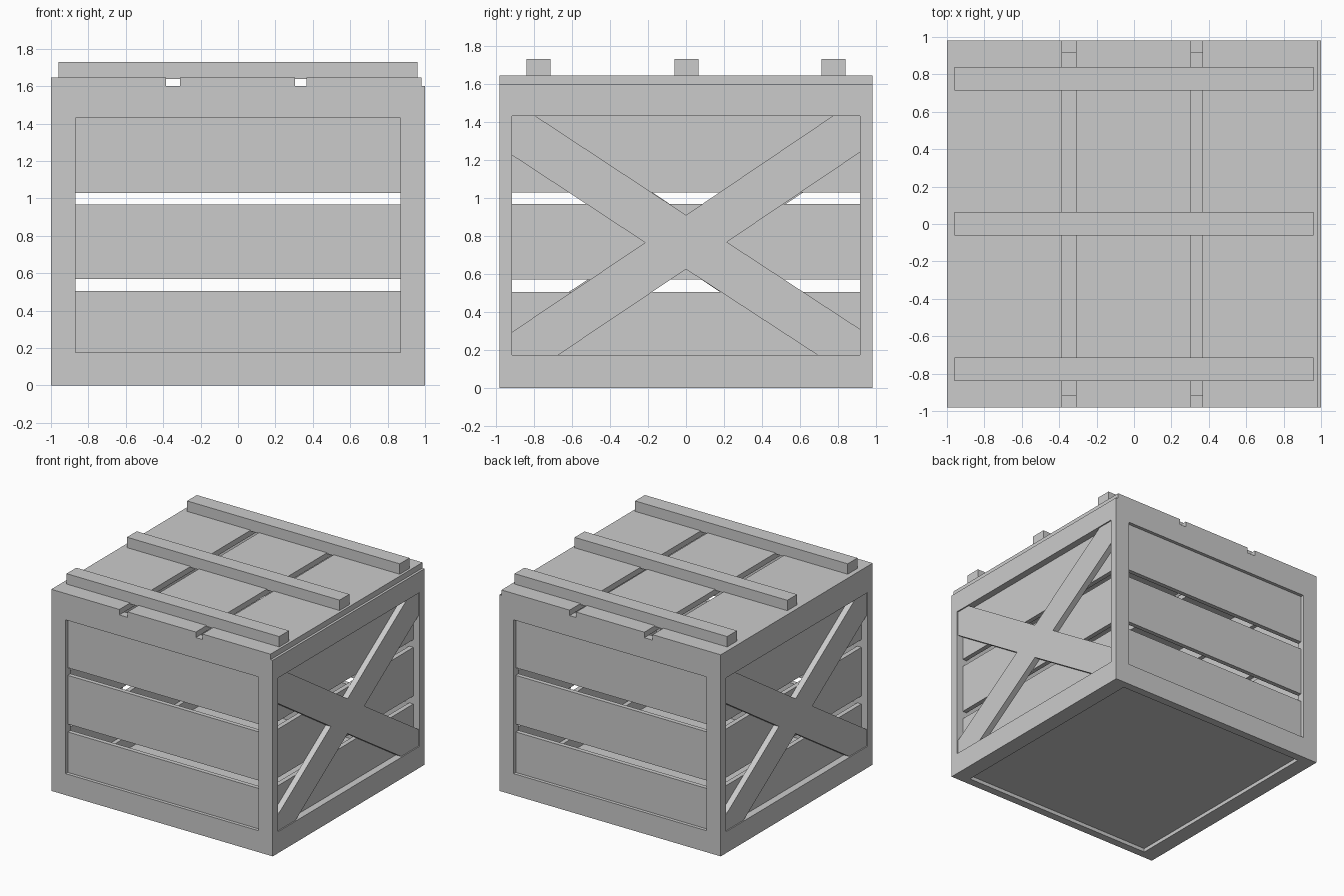
import bpy, bmesh

if "Cube" in bpy.data.objects:
    bpy.data.objects.remove(bpy.data.objects["Cube"])


def prism(name, pts, depth):
    """Extrude a (y, z) profile between the two x values in depth."""
    bm = bmesh.new()
    face = bm.faces.new([bm.verts.new((depth[0], y, z)) for y, z in pts])
    ext = bmesh.ops.extrude_face_region(bm, geom=[face])
    moved = [g for g in ext["geom"] if isinstance(g, bmesh.types.BMVert)]
    bmesh.ops.translate(bm, verts=moved, vec=(depth[1] - depth[0], 0, 0))
    bmesh.ops.recalc_face_normals(bm, faces=bm.faces)
    mesh = bpy.data.meshes.new(name)
    bm.to_mesh(mesh)
    bm.free()
    obj = bpy.data.objects.new(name, mesh)
    bpy.context.collection.objects.link(obj)
    return obj


def box(name, x, y, z):
    return prism(name, [(y[0], z[0]), (y[1], z[0]), (y[1], z[1]), (y[0], z[1])], x)


W, D, H = 1.0, 0.98, 1.6          # half width, half depth, frame height
IX, IY = 0.87, 0.915              # inner faces of the frame
Z0, Z1 = 0.175, 1.43              # openings

# Frame: one solid, hollowed vertically and through each pair of walls
frame = box("frame", (-W, W), (-D, D), (0, H))
cutters = [
    box("cutter_inside", (-IX, IX), (-IY, IY), (-1, 3)),
    box("cutter_front_back", (-IX, IX), (-2, 2), (Z0, Z1)),
    box("cutter_sides", (-2, 2), (-IY, IY), (Z0, Z1)),
]
for c in cutters:
    mod = frame.modifiers.new(c.name, 'BOOLEAN')
    mod.operation = 'DIFFERENCE'
    mod.solver = 'EXACT'
    mod.object = c
    c.hide_render = True
    c.hide_set(True)

# Floor panel, set slightly above the ground
box("floor", (-IX, IX), (-IY, IY), (0.03, 0.07))

# Wall slats, three per wall
for i, z in enumerate([(Z0, 0.505), (0.57, 0.967), (1.03, Z1)]):
    for s, fb, lr in ((-1, "front", "left"), (1, "back", "right")):
        box(f"{fb}_slat_{i}", (-IX, IX), sorted((s * 0.917, s * 0.953)), z)
        box(f"{lr}_slat_{i}", sorted((s * 0.905, s * 0.943)), (-IY, IY), z)

# Cross braces on both sides (the left one is the right one turned half round)
cross = [(0, 0.91), (-0.79, Z1), (-IY, Z1), (-IY, 1.225), (-0.215, 0.765),
         (-IY, 0.295), (-IY, Z0), (-0.67, Z0), (0, 0.625), (0.69, Z0),
         (IY, Z0), (IY, 0.31), (0.215, 0.768), (IY, 1.24), (IY, Z1), (0.77, Z1)]
for s, name in ((1, "right_cross_brace"), (-1, "left_cross_brace")):
    prism(name, [(s * y, z) for y, z in cross], (s * 0.943, s * 0.99))

# Lid planks
for i, x in enumerate([(-1.0, -0.385), (-0.31, 0.305), (0.365, 0.98)]):
    box(f"lid_plank_{i}", x, (-D, D), (H, 1.645))

# Lid battens
for i, y in enumerate((-0.777, 0.002, 0.777)):
    box(f"lid_batten_{i}", (-0.96, 0.96), (y - 0.063, y + 0.063), (1.637, 1.73))
